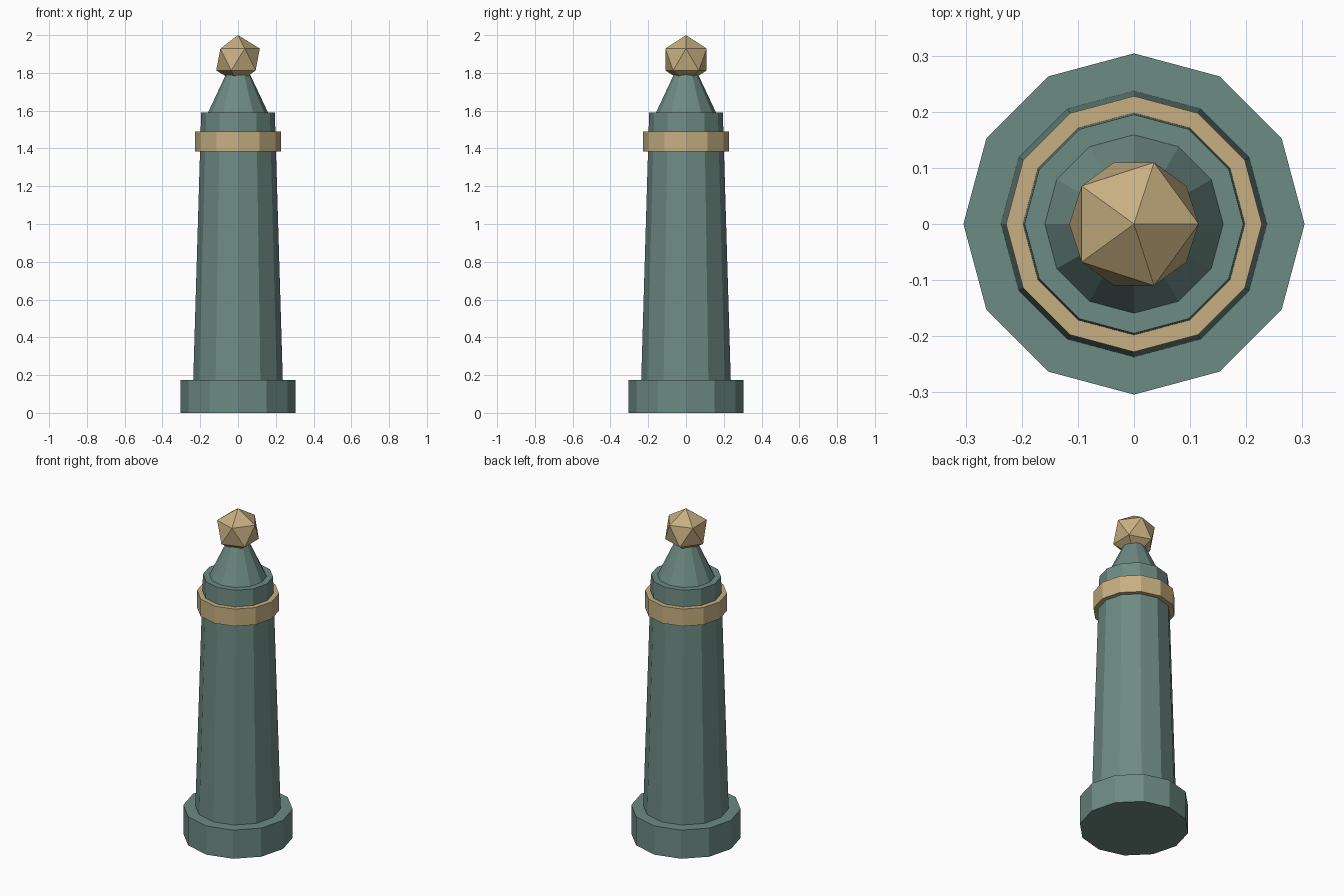
import bpy

if "Cube" in bpy.data.objects:
    bpy.data.objects.remove(bpy.data.objects["Cube"])

SIDES = 12


def material(name, rgb):
    m = bpy.data.materials.new(name)
    m.diffuse_color = (*rgb, 1.0)
    m.use_nodes = True
    m.node_tree.nodes["Principled BSDF"].inputs["Base Color"].default_value = m.diffuse_color
    return m


teal = material("teal_paint", (0.155, 0.258, 0.228))
gold = material("dull_gold", (0.57, 0.43, 0.22))


def tapered(name, r_low, r_high, z_low, z_high, mat):
    """Upright 12-sided section between two heights."""
    bpy.ops.mesh.primitive_cone_add(
        vertices=SIDES, radius1=r_low, radius2=r_high, depth=z_high - z_low,
        location=(0, 0, (z_low + z_high) / 2))
    ob = bpy.context.object
    ob.name = name
    ob.data.materials.append(mat)
    return ob


# Foot, tapering shaft, collar band and cone cap
tapered("base", 0.304, 0.304, 0.0, 0.175, teal)
tapered("shaft", 0.237, 0.195, 0.175, 1.59, teal)
tapered("collar_band", 0.228, 0.228, 1.385, 1.49, gold)
tapered("cone_cap", 0.159, 0.06, 1.59, 1.80, teal)

# Faceted ball on top
bpy.ops.mesh.primitive_ico_sphere_add(
    subdivisions=1, radius=0.129, location=(0, 0, 1.871))
ball = bpy.context.object
ball.name = "finial_ball"
ball.data.materials.append(gold)
